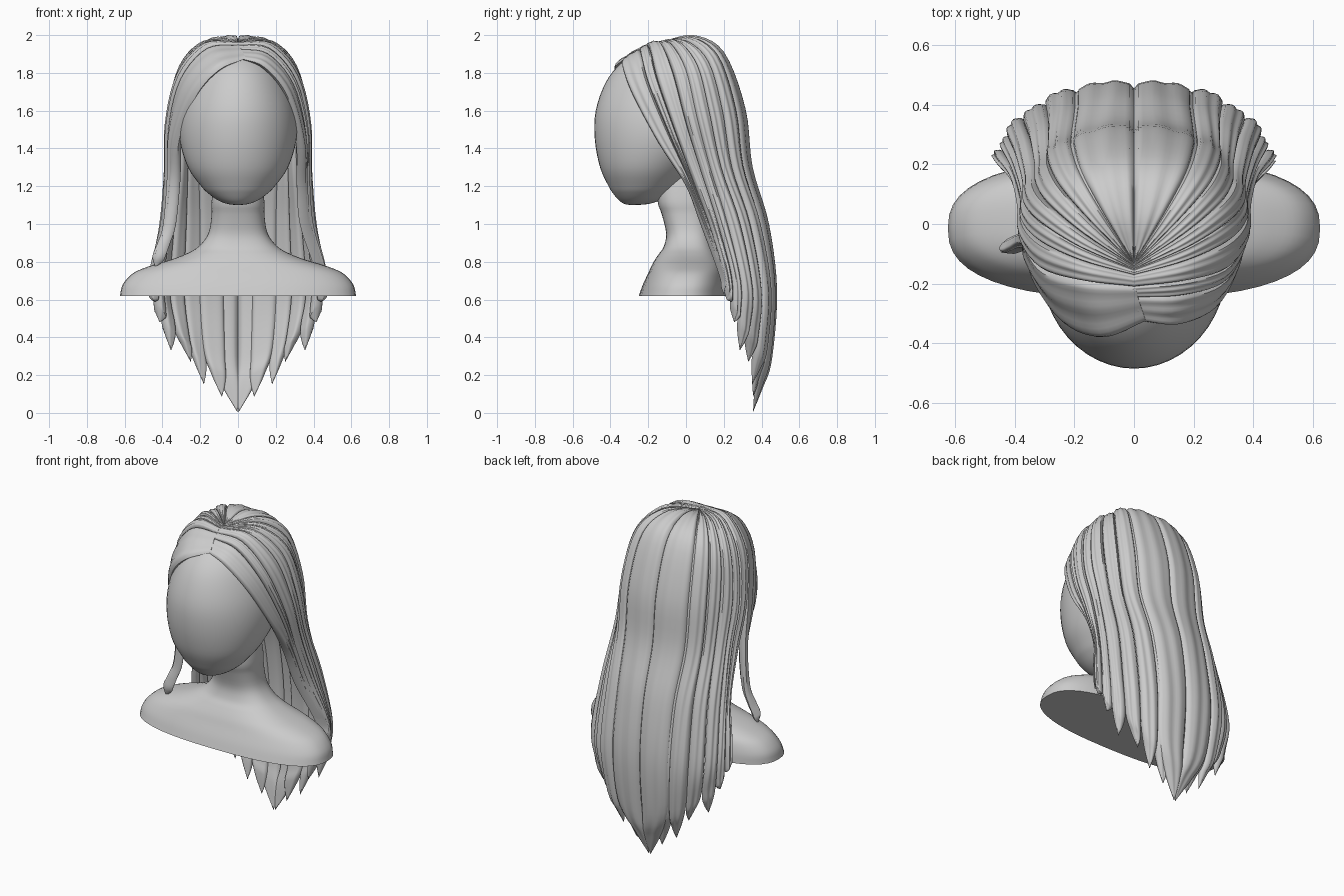
import bpy, bmesh, math
from mathutils import Vector

if "Cube" in bpy.data.objects:
    bpy.data.objects.remove(bpy.data.objects["Cube"])


def spline(pts, t):
    """Catmull-Rom through pts, t measured in point indices."""
    n = len(pts) - 1
    i = max(0, min(int(t), n - 1))
    f = t - i
    b, c = pts[i], pts[i + 1]
    a = pts[i - 1] if i > 0 else b * 2 - c
    d = pts[i + 2] if i + 2 <= n else c * 2 - b
    return 0.5 * (2 * b + (c - a) * f + (2 * a - 5 * b + 4 * c - d) * f * f
                  + (3 * b - a - 3 * c + d) * f ** 3)


def skin(name, rings, angle=50):
    """Join closed rings of equal size into a capped solid."""
    bm = bmesh.new()
    rows = [[bm.verts.new(p) for p in r] for r in rings]
    n = len(rows[0])
    for r0, r1 in zip(rows, rows[1:]):
        for j in range(n):
            k = (j + 1) % n
            bm.faces.new((r0[j], r0[k], r1[k], r1[j]))
    bm.faces.new(rows[0])
    bm.faces.new(rows[-1])
    bmesh.ops.remove_doubles(bm, verts=bm.verts, dist=0.0004)
    bmesh.ops.recalc_face_normals(bm, faces=bm.faces)
    me = bpy.data.meshes.new(name)
    bm.to_mesh(me)
    bm.free()
    ob = bpy.data.objects.new(name, me)
    bpy.context.collection.objects.link(ob)
    bpy.ops.object.select_all(action='DESELECT')
    ob.select_set(True)
    bpy.context.view_layer.objects.active = ob
    bpy.ops.object.shade_smooth_by_angle(angle=math.radians(angle))
    return ob


def loft(name, levels, power, sub=4, seg=48):
    """Stack of superellipses; level = (z, half width, y front, y back)."""
    lv = [Vector(l) for l in levels]
    rings = []
    for i in range((len(lv) - 1) * sub + 1):
        z, rx, yf, yb = spline(lv, i / sub)
        ring = []
        for k in range(seg):
            a = 2 * math.pi * k / seg
            c, s = math.cos(a), math.sin(a)
            e = 2 / power
            ring.append(Vector((rx * math.copysign(abs(c) ** e, c),
                                (yf + yb) / 2 + (yb - yf) / 2 * math.copysign(abs(s) ** e, s), z)))
        rings.append(ring)
    return skin(name, rings)


# Faceless egg-shaped head
loft("head", [(1.1, .005, -.29, -.27), (1.106, .055, -.325, -.2), (1.125, .105, -.355, -.14),
              (1.16, .155, -.385, -.09), (1.2, .195, -.41, -.04), (1.3, .265, -.455, .06),
              (1.45, .31, -.483, .2), (1.6, .308, -.478, .26), (1.75, .262, -.425, .25),
              (1.85, .2, -.345, .19), (1.91, .12, -.24, .1), (1.94, .01, -.1, -.08)], 2)

# Neck and shoulders, cut flat underneath
loft("bust", [(.62, .625, -.25, .22), (.68, .61, -.228, .215), (.74, .555, -.2, .205),
              (.78, .46, -.182, .195), (.81, .36, -.165, .18), (.84, .28, -.145, .165),
              (.88, .21, -.118, .15), (.95, .157, -.105, .135), (1.05, .14, -.128, .13),
              (1.12, .14, -.15, .13), (1.25, .12, -.15, .12)], 2.5)


# Hair flow guides from crown to ends, back centre first, front edge last
def guide(*pts):
    return [Vector(p) for p in pts]


back = guide((0, -.13, 1.955), (0, .03, 1.975), (0, .19, 1.89), (0, .295, 1.6),
             (0, .33, 1.3), (0, .415, 1.0), (0, .455, .65), (0, .43, .3))
back_side = guide((0, -.13, 1.955), (.11, .03, 1.965), (.19, .16, 1.87), (.22, .245, 1.6),
                  (.22, .285, 1.3), (.21, .375, 1.0), (.21, .43, .65), (.19, .41, .35))
behind_ear = guide((0, -.14, 1.955), (.16, -.03, 1.95), (.275, .07, 1.83), (.315, .13, 1.6),
                   (.32, .19, 1.3), (.34, .29, 1.0), (.36, .355, .65), (.33, .34, .45))
ear = guide((0, -.16, 1.955), (.17, -.1, 1.94), (.3, -.03, 1.8), (.355, .03, 1.55),
            (.36, .1, 1.3), (.39, .19, 1.0), (.425, .26, .72), (.42, .265, .56))
temple = guide((-.004, -.21, 1.945), (.16, -.19, 1.92), (.295, -.15, 1.76), (.355, -.06, 1.5),
               (.36, .03, 1.25), (.38, .12, 1.0), (.435, .18, .8), (.455, .205, .7))
fringe = guide((.02, -.325, 1.875), (.14, -.335, 1.83), (.26, -.28, 1.68), (.33, -.14, 1.42),
               (.335, 0, 1.2), (.35, .08, 1.0), (.415, .16, .8), (.44, .195, .7))
temple_loose = temple[:3] + guide((.355, -.07, 1.5), (.36, -.04, 1.25), (.378, -.03, 1.0),
                                  (.405, -.04, .89), (.425, -.05, .83))
fringe_loose = guide((-.04, -.325, 1.875), (.1, -.38, 1.815), (.22, -.335, 1.68), (.31, -.2, 1.45),
                     (.325, -.1, 1.23), (.35, -.085, 1.0), (.385, -.095, .89), (.405, -.1, .83))


def flip(p):
    return Vector((-p.x, p.y, p.z))


def lock(name, guides, u0, u1, tip, side, bulge=.027, inner=.03, sink=0, rows=45, cols=14):
    """Leaf-ended solid strand covering guides u0..u1; sink pushes it under its neighbours."""
    row = [[flip(p) for p in guides[1]]] + guides
    columns = [[spline([g[k] for g in row], u0 + (u1 - u0) * j / cols + 1) for k in range(8)]
               for j in range(cols + 1)]
    mid, tip = columns[cols // 2][7], Vector(tip)
    for col in columns:
        # full-bodied taper into the tip
        col += [col[7] + (tip - mid) * .55 + (mid - col[7]) * .36, tip]
    rings = []
    for i in range(rows + 1):
        t = 9 * i / rows
        body = min(1, .35 + t * .6) * min(1, (9 - t) * .7)
        outer, under = [], []
        for j, col in enumerate(columns):
            s = 2 * j / cols - 1
            p = spline(col, t)
            out = (p - Vector((0, -.03, min(p.z, 1.5)))).normalized()
            p = p - out * sink * body
            arch = max(0, 1 - s ** 4) ** .5 * body
            groove = .003 * math.cos(8 * s + .5 * t) * arch
            outer.append(p + out * (bulge * arch + groove))
            if 0 < j < cols:
                under.append(p - out * inner * arch)
        ring = outer + under[::-1]
        rings.append([flip(p) for p in ring] if side < 0 else ring)
    return skin(name, rings)


shared = [back, back_side, behind_ear, ear, temple, fringe]
loose = shared[:4] + [temple_loose, fringe_loose]
locks = [("back_centre", 0, .9, (.004, .355, .005), 0),
         ("back_under", .35, 1.05, (.085, .355, .085), .018),
         ("back_middle", .9, 1.5, (.18, .35, .15), 0),
         ("back_outer", 1.5, 2.1, (.25, .33, .27), .008),
         ("behind_ear", 2.1, 2.75, (.355, .285, .33), 0),
         ("ear", 2.7, 3.3, (.415, .255, .48), .006),
         ("temple", 3.3, 4, (.45, .215, .6), 0)]
for side, label in ((1, "right"), (-1, "left")):
    for name, u0, u1, tip, sink in locks:
        lock(f"hair_{name}_{label}", shared, u0, u1, tip, side, sink=sink)

# Front locks: swept back on one side, falling over the shoulder on the other
lock("hair_front_right_upper", shared, 4, 4.35, (.455, .2, .63), 1, bulge=.02)
lock("hair_front_right", shared, 4.35, 5, (.445, .195, .64), 1, bulge=.02)
lock("hair_front_left", loose, 4, 5, (.438, -.08, .77), -1, bulge=.024)
